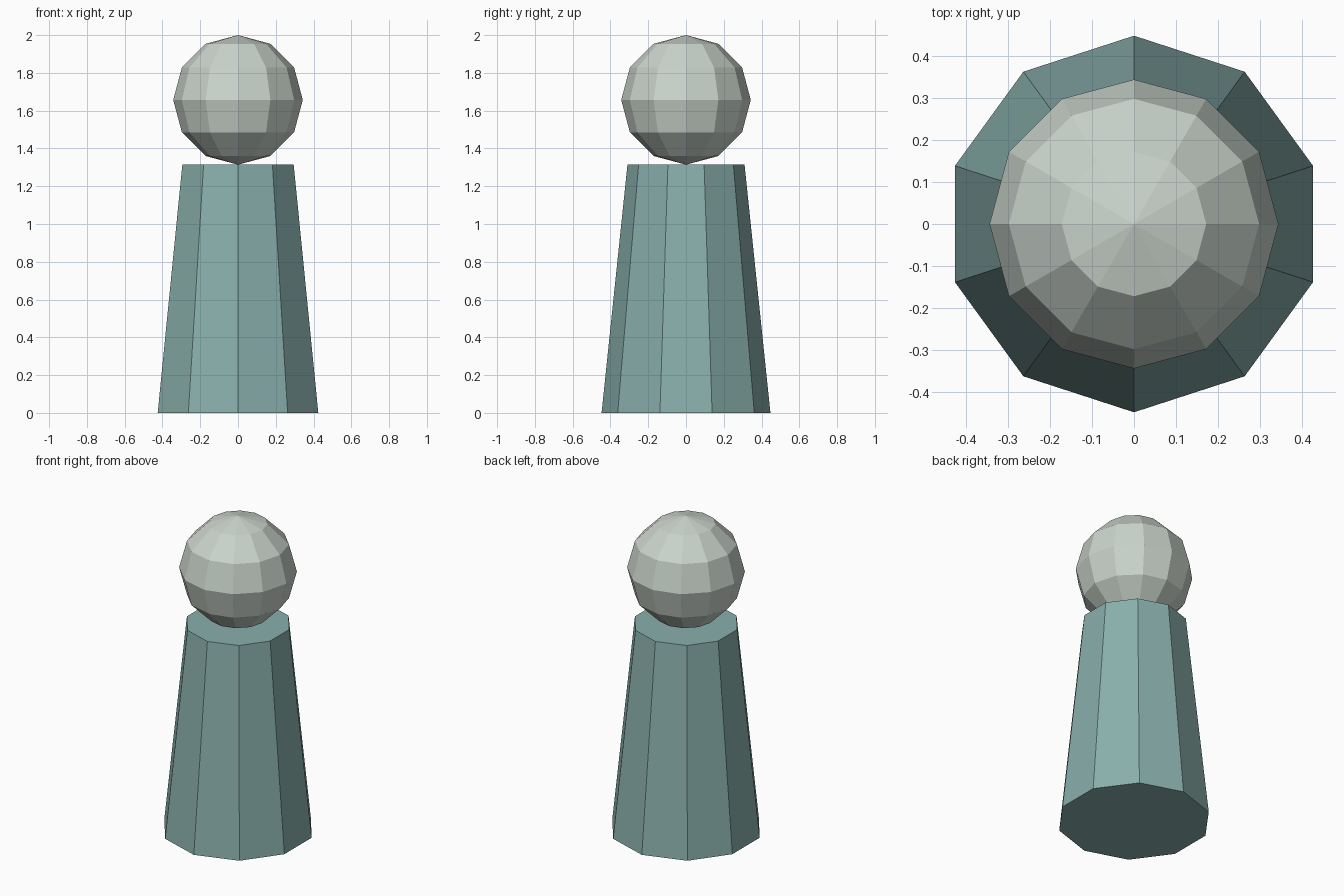
import bpy
import math

if "Cube" in bpy.data.objects:
    bpy.data.objects.remove(bpy.data.objects["Cube"])


def paint(obj, name, colour):
    mat = bpy.data.materials.new(name)
    mat.diffuse_color = (*colour, 1.0)
    mat.use_nodes = True
    mat.node_tree.nodes["Principled BSDF"].inputs["Base Color"].default_value = mat.diffuse_color
    obj.data.materials.append(mat)


BODY_HEIGHT = 1.314
HEAD_RADIUS = 0.343

# Tapered ten-sided body, corners pointing to front and back
bpy.ops.mesh.primitive_cone_add(
    vertices=10, radius1=0.447, radius2=0.31, depth=BODY_HEIGHT,
    location=(0, 0, BODY_HEIGHT / 2))
body = bpy.context.object
body.name = "body"
paint(body, "muted teal", (0.25, 0.43, 0.41))

# Faceted ball head resting on the body
bpy.ops.mesh.primitive_uv_sphere_add(
    segments=12, ring_count=6, radius=HEAD_RADIUS,
    location=(0, 0, BODY_HEIGHT + HEAD_RADIUS))
head = bpy.context.object
head.name = "head"
paint(head, "pale grey green", (0.59, 0.66, 0.60))
